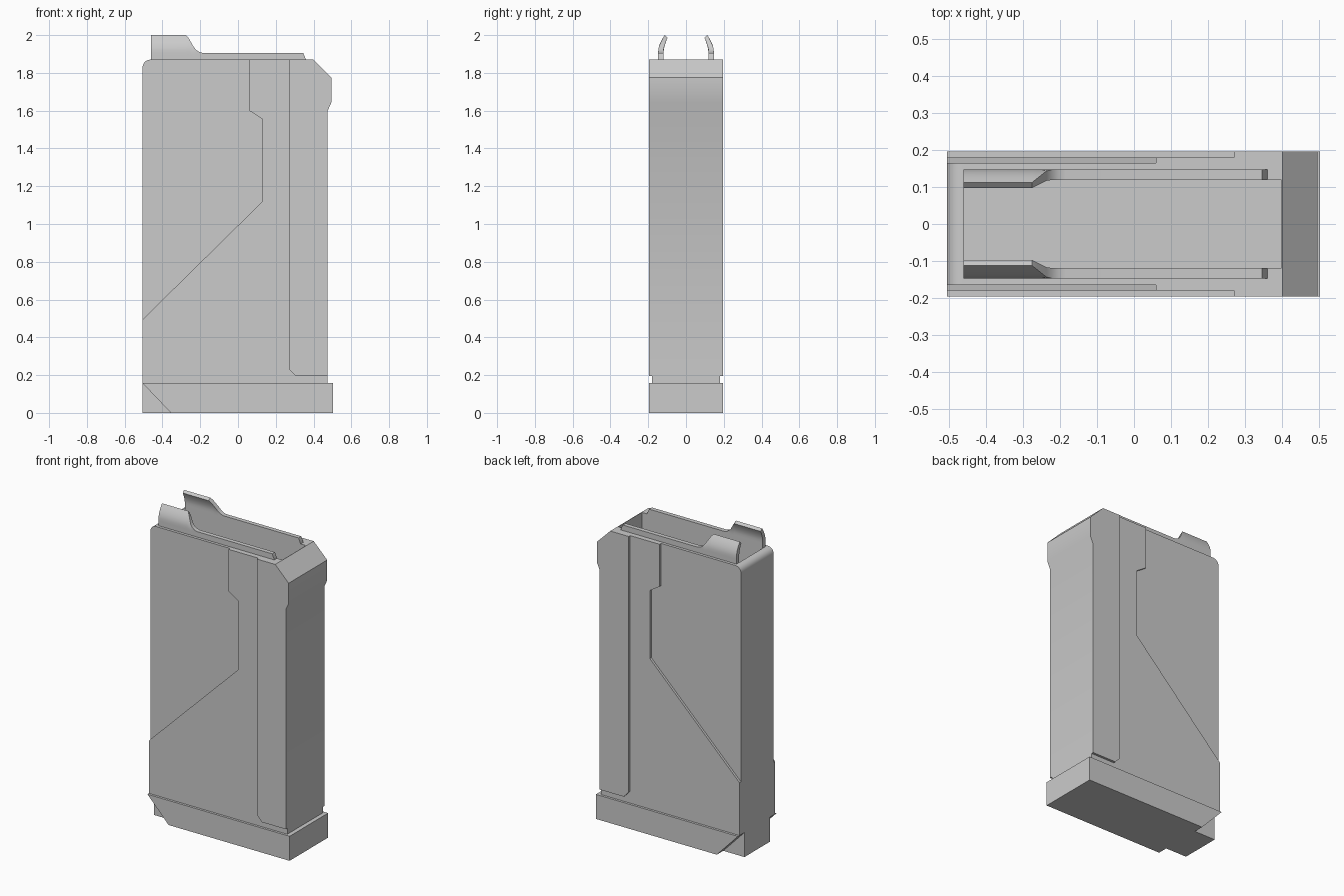
import bpy, bmesh, math

if "Cube" in bpy.data.objects:
    bpy.data.objects.remove(bpy.data.objects["Cube"])


def finish(name, bm):
    bmesh.ops.recalc_face_normals(bm, faces=bm.faces[:])
    me = bpy.data.meshes.new(name)
    bm.to_mesh(me)
    bm.free()
    ob = bpy.data.objects.new(name, me)
    bpy.context.collection.objects.link(ob)
    return ob


def prism(name, profile, half):
    """Extrude an x-z profile symmetrically across y."""
    bm = bmesh.new()
    face = bm.faces.new([bm.verts.new((x, -half, z)) for x, z in profile])
    ext = bmesh.ops.extrude_face_region(bm, geom=[face])
    verts = [v for v in ext["geom"] if isinstance(v, bmesh.types.BMVert)]
    bmesh.ops.translate(bm, verts=verts, vec=(0, 2 * half, 0))
    return finish(name, bm)


def smooth(ob, angle=30):
    bpy.ops.object.select_all(action='DESELECT')
    ob.select_set(True)
    bpy.context.view_layer.objects.active = ob
    bpy.ops.object.shade_smooth_by_angle(angle=math.radians(angle))


L, TOP, BASE = -0.505, 1.87, 0.157

# Shared edge between the recessed panel and the middle of the body
step = [(0.06, TOP), (0.06, 1.6), (0.13, 1.555), (0.13, 1.12), (L, 0.495)]
# Rounded rear top corner
r = 0.04
corner = [(L + r - r * math.cos(a), TOP - r + r * math.sin(a))
          for a in (math.pi / 2 * i / 6 for i in range(7))]

panel = prism("recessed_panel", corner + step, 0.165)

# Middle body with the neck running under the spine
spine_edge = [(0.475, 0.195), (0.305, 0.195), (0.27, 0.232), (0.27, TOP)]
middle = prism("middle_body",
               [(L, BASE), (0.475, BASE)] + spine_edge + step, 0.18)

# Thick front spine with chamfered head
spine = prism("front_spine",
              spine_edge + [(0.4, TOP), (0.495, 1.775), (0.495, 1.645),
                            (0.475, 1.6)], 0.195)

# Hollow the body
cutter = prism("cavity_cutter",
               [(-0.46, 0.25), (0.397, 0.25), (0.397, 2.1), (-0.46, 2.1)], 0.12)
cutter.hide_render = True
for ob in (panel, middle, spine):
    mod = ob.modifiers.new("cavity", 'BOOLEAN')
    mod.operation = 'DIFFERENCE'
    mod.solver = 'EXACT'
    mod.object = cutter
    bpy.context.view_layer.objects.active = ob
    bpy.ops.object.modifier_apply(modifier=mod.name)
    smooth(ob)
bpy.data.objects.remove(cutter)

# Base plate with cut-back cheeks and a narrower heel
prism("base_plate", [(L, BASE), (-0.355, 0), (0.502, 0), (0.502, BASE)], 0.195)
prism("base_heel", [(L, BASE), (L, 0), (-0.355, 0)], 0.13)


# Feed lips: curled cross-section lofted along x with changing height
def feed_lip(name, side):
    stations = [(-0.46, 2.0), (-0.275, 2.0), (-0.262, 1.985), (-0.236, 1.94),
                (-0.222, 1.922), (-0.205, 1.91), (-0.185, 1.905),
                (0.345, 1.905), (0.36, TOP + 0.001)]
    n = 8
    bm = bmesh.new()
    rings = []
    for x, h in stations:
        outer, inner = [], []
        for i in range(n + 1):
            z = TOP + (h - TOP) * i / n
            t = max(0, (z - 1.915) / 0.085)
            outer.append((x, side * (0.147 - 0.035 * t ** 1.8), z))
            zi = z - 0.014 * t
            inner.append((x, side * (0.119 - 0.022 * t ** 1.8), zi))
        rings.append([bm.verts.new(p) for p in outer + inner[::-1]])
    m = len(rings[0])
    for a, b in zip(rings, rings[1:]):
        for i in range(m):
            j = (i + 1) % m
            bm.faces.new((a[i], a[j], b[j], b[i]))
    bm.faces.new(rings[0])
    bm.faces.new(rings[-1])
    smooth(finish(name, bm))


feed_lip("feed_lip_front", -1)
feed_lip("feed_lip_back", 1)
